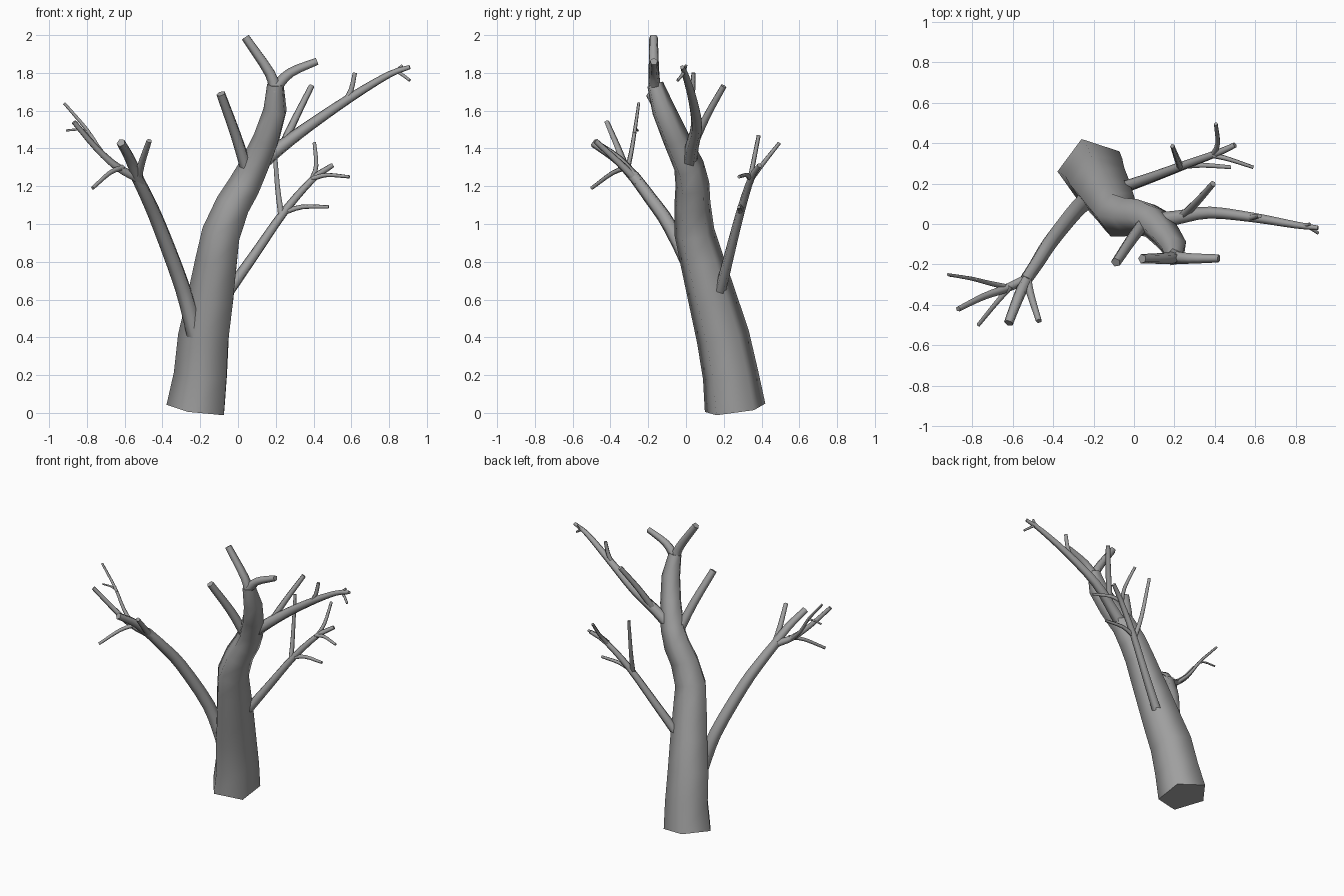
import bpy
import bmesh
import math
from mathutils import Vector, Quaternion

SIDES = 5

cube = bpy.data.objects.get("Cube")
if cube:
    bpy.data.objects.remove(cube, do_unlink=True)

# One plain bark colour for the whole tree
bark = bpy.data.materials.new("grey_bark")
bark.use_nodes = True
bark.diffuse_color = (0.35, 0.35, 0.35, 1)
bark.node_tree.nodes["Principled BSDF"].inputs["Base Color"].default_value = bark.diffuse_color


def smooth_path(points, steps):
    """Catmull-Rom interpolation through the given points."""
    padded = [2 * points[0] - points[1]] + points + [2 * points[-1] - points[-2]]
    path = []
    for a, b, c, d in zip(padded, padded[1:], padded[2:], padded[3:]):
        for step in range(steps):
            t = step / steps
            path.append(b + (c - a) * t / 2
                        + (2 * a - 5 * b + 4 * c - d) * t * t / 2
                        + (3 * b - a - 3 * c + d) * t ** 3 / 2)
    path.append(points[-1])
    return path


def tube(name, path, radii, turn):
    """Closed tapering tube with a smooth side and crisp flat ends."""
    bm = bmesh.new()
    last = len(path) - 1
    tangents = [(path[min(i + 1, last)] - path[max(i - 1, 0)]).normalized()
                for i in range(last + 1)]
    across = Vector((1, 0, 0))
    rings = []
    for centre, tangent, radius in zip(path, tangents, radii):
        across = (across - tangent * across.dot(tangent)).normalized()
        ring = []
        for k in range(SIDES):
            spin = Quaternion(tangent, turn + math.tau * k / SIDES)
            ring.append(bm.verts.new(centre + spin @ across * radius))
        rings.append(ring)
    for low, high in zip(rings, rings[1:]):
        for k in range(SIDES):
            n = (k + 1) % SIDES
            bm.faces.new((low[k], low[n], high[n], high[k])).smooth = True
    for cap in (rings[0][::-1], rings[-1]):
        face = bm.faces.new(cap)
        for edge in face.edges:
            edge.smooth = False
    mesh = bpy.data.meshes.new(name)
    bm.to_mesh(mesh)
    bm.free()
    mesh.materials.append(bark)
    obj = bpy.data.objects.new(name, mesh)
    bpy.context.collection.objects.link(obj)
    return obj


def limb(name, start_radius, end_radius, *points):
    """Branch that tapers evenly from its root to its tip."""
    path = smooth_path([Vector(p) for p in points], 3)
    last = len(path) - 1
    radii = [start_radius + (end_radius - start_radius) * i / last for i in range(last + 1)]
    return tube(name, path, radii, math.radians(35))


# Trunk: x, y, z and radius of each ring
trunk = [
    (-.21, .26, .02, .17), (-.185, .235, .2, .155), (-.17, .195, .4, .148),
    (-.135, .14, .6, .135), (-.105, .085, .8, .122), (-.08, .045, .95, .112),
    (-.02, .035, 1.1, .1), (.04, .035, 1.2, .094), (.09, .015, 1.3, .085),
    (.155, -.055, 1.45, .075), (.2, -.12, 1.6, .066), (.2, -.165, 1.74, .046),
]
tube("trunk", [Vector(p[:3]) for p in trunk], [p[3] for p in trunk], math.radians(35))

# Crown fork and the short stub in front
limb("crown_fork_right", .036, .024, (.2, -.165, 1.7), (.17, -.17, 1.8), (.04, -.172, 1.99))
limb("crown_fork_left", .034, .021, (.2, -.165, 1.72), (.28, -.17, 1.8), (.42, -.17, 1.86))
limb("front_stub", .034, .025, (.05, .01, 1.28), (-.01, -.07, 1.47), (-.09, -.19, 1.69))

# Long upper branch on the left side, with its twigs
limb("upper_branch", .044, .012, (.08, .01, 1.28), (.22, .03, 1.4), (.38, .055, 1.52),
     (.6, .03, 1.67), (.8, -.005, 1.79), (.91, -.02, 1.83))
limb("upper_back_twig", .024, .016, (.23, .03, 1.4), (.31, .11, 1.57), (.39, .2, 1.73))
limb("upper_small_twig", .017, .012, (.57, .03, 1.65), (.6, .035, 1.71), (.62, .04, 1.8))
limb("upper_tip_twig_low", .01, .008, (.84, -.01, 1.81), (.87, -.02, 1.79), (.91, -.045, 1.76))
limb("upper_tip_twig_high", .01, .008, (.82, -.005, 1.8), (.85, -.005, 1.82), (.87, .0, 1.84))

# Lower branch at the back left, with its twigs
limb("back_branch", .032, .014, (-.05, .18, .64), (.09, .23, .84), (.25, .29, 1.07),
     (.4, .345, 1.24), (.5, .39, 1.31))
limb("back_twig_inner", .018, .011, (.23, .28, 1.05), (.21, .33, 1.2), (.19, .385, 1.47))
limb("back_twig_low", .016, .01, (.24, .285, 1.06), (.34, .29, 1.09), (.48, .28, 1.09))
limb("back_twig_high", .015, .01, (.39, .34, 1.23), (.415, .4, 1.31), (.405, .495, 1.43))
limb("back_twig_outer", .015, .009, (.39, .34, 1.24), (.47, .32, 1.26), (.59, .28, 1.25))

# Large branch on the right side, with its twigs
limb("side_branch", .048, .032, (-.22, .13, .4), (-.29, .07, .66), (-.41, -.08, .98),
     (-.48, -.19, 1.14), (-.54, -.28, 1.26))
limb("side_stub_thick", .032, .024, (-.52, -.25, 1.22), (-.57, -.36, 1.34), (-.62, -.49, 1.43))
limb("side_stub_thin", .024, .015, (-.53, -.26, 1.23), (-.51, -.35, 1.32), (-.47, -.48, 1.44))
limb("side_outer_branch", .026, .014, (-.53, -.27, 1.24), (-.64, -.32, 1.3),
     (-.75, -.36, 1.4), (-.87, -.42, 1.54))
limb("side_drooping_twig", .015, .01, (-.61, -.31, 1.3), (-.68, -.39, 1.27), (-.77, -.5, 1.19))
limb("side_tall_twig", .015, .008, (-.63, -.31, 1.29), (-.72, -.29, 1.38),
     (-.8, -.27, 1.5), (-.92, -.25, 1.64))
limb("side_tiny_twig", .008, .006, (-.78, -.275, 1.48), (-.83, -.265, 1.5), (-.91, -.255, 1.495))
